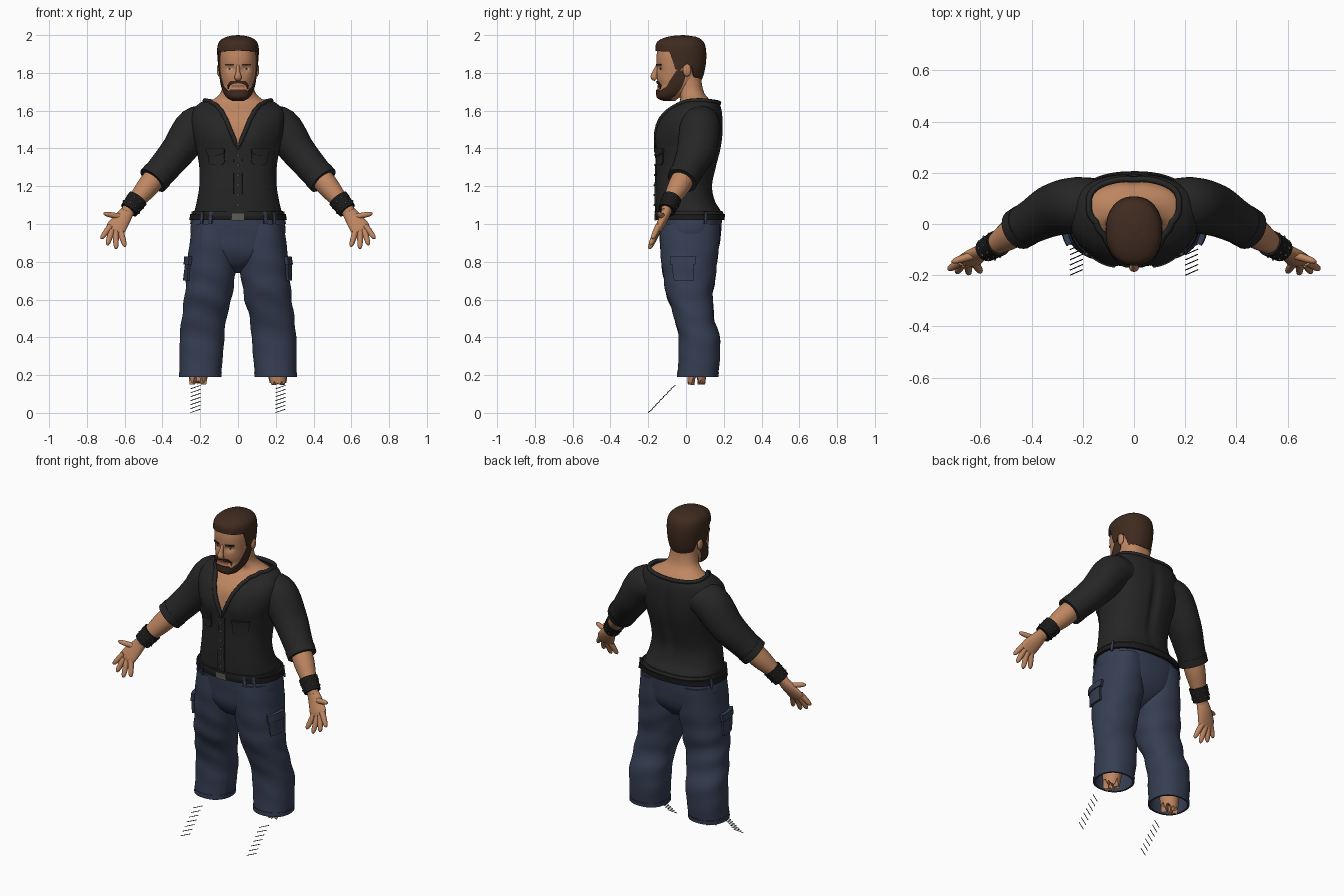
import bpy, bmesh, math, random
from mathutils import Vector

if "Cube" in bpy.data.objects:
    bpy.data.objects.remove(bpy.data.objects["Cube"])
random.seed(4)


def material(name, *rgb):
    mat = bpy.data.materials.new(name)
    mat.use_nodes = True
    mat.diffuse_color = (*rgb, 1)
    node = next(n for n in mat.node_tree.nodes if n.type == 'BSDF_PRINCIPLED')
    node.inputs["Base Color"].default_value = (*rgb, 1)
    node.inputs["Roughness"].default_value = 0.8
    return mat


SKIN = material("tan skin", .52, .24, .12)
BLACK = material("black cloth", .019, .019, .019)
DENIM = material("navy denim", .036, .048, .085)
HAIR = material("brown hair", .05, .024, .014)
LEATHER = material("dark leather", .011, .010, .010)
METAL = material("dull metal", .12, .11, .09)
WHITE = material("eye white", .5, .45, .4)
LIP = material("lip", .3, .11, .07)


def sample(table, t, smooth=True):
    """Interpolate the rows of a table whose first column is ascending."""
    if t <= table[0][0]:
        return table[0][1:]
    if t >= table[-1][0]:
        return table[-1][1:]
    i = next(k for k in range(len(table) - 1) if t <= table[k + 1][0])
    a, b = table[i], table[i + 1]
    before, after = table[max(i - 1, 0)], table[min(i + 2, len(table) - 1)]
    span = b[0] - a[0]
    f = (t - a[0]) / span
    result = []
    for k in range(1, len(a)):
        change = b[k] - a[k]
        value = a[k] + change * f
        if smooth:
            ma = (b[k] - before[k]) / (b[0] - before[0]) * span
            mb = (after[k] - a[k]) / (after[0] - a[0]) * span
            value += f * (1 - f) * ((ma - change) * (1 - f) - (mb - change) * f)
        result.append(value)
    return result


def finish(name, bm, mat):
    bmesh.ops.recalc_face_normals(bm, faces=bm.faces)
    mesh = bpy.data.meshes.new(name)
    bm.to_mesh(mesh)
    bm.free()
    mesh.materials.append(mat)
    mesh.shade_smooth()
    mesh.set_sharp_from_angle(angle=math.radians(45))
    obj = bpy.data.objects.new(name, mesh)
    bpy.context.collection.objects.link(obj)
    return obj


def loft(name, loops, mat, closed=False):
    """Skin a row of closed loops; cap the ends or join them up."""
    bm = bmesh.new()
    rows = [[bm.verts.new(p) for p in loop] for loop in loops]
    n = len(rows[0])
    for i in range(len(rows) if closed else len(rows) - 1):
        r, s = rows[i], rows[(i + 1) % len(rows)]
        for j in range(n):
            bm.faces.new((r[j], r[(j + 1) % n], s[(j + 1) % n], s[j]))
    if not closed:
        bm.faces.new(rows[0])
        bm.faces.new(rows[-1])
    return finish(name, bm, mat)


def surface(body, z, deg, grow=0):
    """Point on a body; degrees run from the front towards +x."""
    table, power, warp = body
    rx, front, back, cx = (*sample(table, z), 0)[:4]
    s, c = math.sin(math.radians(deg)), math.cos(math.radians(deg))
    x = cx + (rx + grow) * math.copysign(abs(s) ** power, s)
    y = (front + back) / 2 - ((back - front) / 2 + grow) * math.copysign(abs(c) ** power, c)
    return warp(Vector((x, y, z)))


def edge(limit, deg):
    return sample(limit, abs(deg), False)[0] if isinstance(limit, list) else limit


def shell(name, body, low, high, mat, arc=(-180, 180), grow=.0, thick=.008, rows=4):
    """Layer of cloth, hair or skin wrapped on a body between two edges."""
    full = arc[1] - arc[0] >= 360
    count = 120 if full else max(6, int((arc[1] - arc[0]) / 3))
    loops = []
    for i in range(count if full else count + 1):
        deg = arc[0] + (arc[1] - arc[0]) * i / count
        lo, hi = edge(low, deg), edge(high, deg)
        zs = [lo + (hi - lo) * k / rows for k in range(rows + 1)]
        loops.append([surface(body, z, deg, grow) for z in zs]
                     + [surface(body, z, deg, grow - thick) for z in reversed(zs)])
    return loft(name, loops, mat, full)


def limb(name, keys, mat, normal=(0, -1, 0), side=1, steps=5, n=24):
    """Tube through keys of x, y, z, width, depth; side -1 mirrors it."""
    table = [(i, *key) for i, key in enumerate(keys)]
    total = (len(keys) - 1) * steps
    stations = [sample(table, i / steps) for i in range(total + 1)]
    loops = []
    for i, st in enumerate(stations):
        ahead, behind = stations[min(i + 1, total)], stations[max(i - 1, 0)]
        tangent = (Vector(ahead[:3]) - Vector(behind[:3])).normalized()
        across = tangent.cross(Vector(normal)).normalized()
        deep = across.cross(tangent)
        loop = []
        for j in range(n):
            a = math.tau * j / n
            p = Vector(st[:3]) + across * st[3] * math.cos(a) + deep * st[4] * math.sin(a)
            loop.append((p.x * side, p.y, p.z))
        loops.append(loop)
    return loft(name, loops, mat)


def ball(name, loc, size, mat):
    bm = bmesh.new()
    bmesh.ops.create_uvsphere(bm, u_segments=16, v_segments=10, radius=1)
    for v in bm.verts:
        v.co = Vector(a * b for a, b in zip(v.co, size)) + Vector(loc)
    return finish(name, bm, mat)


def wire(name, points, radius, mat, cyclic=False):
    curve = bpy.data.curves.new(name, 'CURVE')
    curve.dimensions = '3D'
    curve.bevel_depth, curve.bevel_resolution = radius, 2
    line = curve.splines.new('POLY')
    line.points.add(len(points) - 1)
    for dot, p in zip(line.points, points):
        dot.co = (*p, 1)
    line.use_cyclic_u = cyclic
    curve.materials.append(mat)
    bpy.context.collection.objects.link(bpy.data.objects.new(name, curve))


def hump(value, centre, width):
    return math.exp(-((value - centre) / width) ** 2)


# Soft modelling of chest, spine, trouser folds and eye sockets
def chest_warp(p):
    if p.y < 0:
        p.y -= .016 * hump(abs(p.x), .1, .07) * hump(p.z, 1.46, .07)
    else:
        p.y -= .018 * hump(p.x, 0, .025) * hump(p.z, 1.38, .2)
    return p


def fold_warp(p):
    p.y += .004 * math.sin(p.z * 42 + p.x * 14) * hump(p.z, .6, .25)
    p.x += .003 * math.sin(p.z * 50 + p.y * 16) * hump(p.z, .6, .25)
    return p


def face_warp(p):
    if p.y < -.05:
        p.y += .013 * hump(abs(p.x), .042, .024) * hump(p.z, 1.822, .018)
        p.y += .006 * hump(p.z, 1.735, .02)
    return p


# Bodies: rows of height, half width, front y, back y, optional centre x
SHIRT = ([(1.03, .235, -.155, .2), (1.07, .23, -.158, .185), (1.12, .218, -.16, .155),
          (1.2, .205, -.16, .14), (1.3, .205, -.157, .16), (1.4, .222, -.156, .185),
          (1.48, .245, -.152, .195), (1.55, .25, -.138, .195), (1.6, .24, -.1, .19),
          (1.635, .21, -.05, .18), (1.655, .175, -.015, .165)], .85, chest_warp)
CHEST = ([(1.3, .18, -.14, .14), (1.4, .195, -.142, .165), (1.48, .21, -.138, .175),
          (1.55, .22, -.122, .175), (1.6, .2, -.083, .165), (1.635, .175, -.045, .15),
          (1.66, .13, -.03, .125), (1.69, .095, -.04, .1), (1.74, .082, -.05, .085),
          (1.8, .08, -.06, .08)], .88, chest_warp)
HEAD = ([(1.65, .02, -.11, -.06), (1.665, .05, -.145, -.04), (1.7, .074, -.152, .02),
         (1.75, .088, -.153, .06), (1.8, .094, -.155, .08), (1.85, .098, -.157, .09),
         (1.9, .098, -.155, .095), (1.95, .085, -.14, .08), (1.98, .05, -.09, .04)], .88, face_warp)
SCALP = ([(1.74, .08, -.13, .075), (1.8, .1, -.15, .096), (1.87, .108, -.157, .107),
          (1.93, .11, -.162, .105), (1.965, .1, -.152, .093), (1.985, .075, -.118, .068),
          (1.996, .04, -.07, .035), (2.0, .003, -.02, -.01)], .9, lambda p: p)
HIPS = ([(.74, .015, -.02, .03), (.78, .1, -.09, .1), (.85, .2, -.13, .165),
         (.95, .25, -.142, .185), (1.05, .24, -.148, .192)], .85, fold_warp)
LEG = [(.2, .11, -.045, .17, .2), (.3, .115, -.04, .18, .195), (.4, .118, -.04, .178, .19),
       (.5, .118, -.06, .15, .18), (.6, .125, -.095, .14, .16), (.7, .128, -.117, .152, .147),
       (.8, .132, -.13, .165, .136), (.9, .125, -.138, .175, .131), (1.0, .112, -.135, .18, .13)]

# Head, hair and beard
shell("chest_and_neck", CHEST, 1.3, 1.8, SKIN, rows=40)
shell("head", HEAD, 1.65, 1.98, SKIN, rows=44)
hairline = [(0, 1.918), (66, 1.912), (78, 1.82), (88, 1.81), (96, 1.84), (112, 1.84), (125, 1.775), (180, 1.765)]
shell("hair", SCALP, hairline, 2.0, HAIR, thick=.02, rows=28)
beard_top = [(0, 1.712), (28, 1.712), (36, 1.7), (60, 1.725), (76, 1.775), (86, 1.815), (105, 1.81)]
shell("beard", HEAD, 1.65, beard_top, HAIR, (-105, 105), grow=.006, rows=12)
shell("moustache", HEAD, [(0, 1.746), (25, 1.738), (36, 1.715)], [(0, 1.758), (20, 1.757), (36, 1.735)],
      HAIR, (-36, 36), grow=.007)
shell("mouth", HEAD, 1.723, 1.736, LIP, (-20, 20), grow=.004)
limb("nose", [(0, -.147, 1.842, .009, .01), (0, -.163, 1.805, .011, .014),
              (0, -.17, 1.778, .019, .017), (0, -.158, 1.764, .014, .01)], SKIN)
for side, label in ((1, "left"), (-1, "right")):
    def facing(a, b):
        return (a, b) if side > 0 else (-b, -a)

    shell(label + "_eye", HEAD, 1.815, 1.826, WHITE, facing(15, 33), grow=.003)
    shell(label + "_iris", HEAD, 1.815, 1.826, HAIR, facing(21, 27), grow=.004)
    shell(label + "_eyebrow", HEAD, 1.838, 1.848, HAIR, facing(10, 40), grow=.005)
    ball(label + "_ear", (side * .1, .005, 1.815), (.012, .022, .034), SKIN)

    # Arms: sleeve, forearm, studded wristband
    limb(label + "_sleeve", [(.14, .08, 1.53, .09, .095), (.225, .075, 1.51, .108, .108),
                             (.315, .055, 1.39, .093, .103), (.39, .015, 1.3, .084, .087),
                             (.45, -.02, 1.232, .079, .078)], BLACK, side=side, n=32)
    limb(label + "_cuff", [(.425, -.005, 1.26, .084, .084), (.452, -.021, 1.23, .083, .082)], BLACK, side=side)
    limb(label + "_forearm", [(.42, 0, 1.27, .06, .06), (.48, -.04, 1.195, .058, .058),
                              (.555, -.09, 1.105, .04, .036), (.59, -.108, 1.06, .034, .026)], SKIN, side=side)
    start, end = Vector((.53, -.075, 1.135)), Vector((.578, -.102, 1.073))
    limb(label + "_wristband", [(*start, .056, .052), (*end, .05, .046)], LEATHER, side=side)
    axis = (end - start).normalized()
    across = axis.cross(Vector((0, -1, 0))).normalized()
    for k in range(20):
        a = math.tau * (k // 2) / 10
        out = across * math.cos(a) * .052 + across.cross(axis) * math.sin(a) * .049
        p = start.lerp(end, .3 if k % 2 else .72) + out
        ball(f"{label}_stud_{k}", (p.x * side, p.y, p.z), (.005, .005, .005), METAL)

    # Hands with spread fingers
    palm = (0, -.92, .38)
    limb(label + "_palm", [(.575, -.1, 1.08, .032, .026), (.61, -.118, 1.03, .044, .025),
                           (.645, -.143, .98, .052, .02), (.658, -.152, .955, .04, .013)], SKIN, palm, side)
    fingers = {"index": ((.675, -.146, .99), (.725, -.178, .922)), "middle": ((.668, -.152, .967), (.692, -.19, .888)),
               "ring": ((.648, -.153, .957), (.645, -.195, .868)), "little": ((.622, -.15, .962), (.598, -.188, .88)),
               "thumb": ((.605, -.115, 1.035), (.712, -.148, 1.056))}
    for finger, (base, tip) in fingers.items():
        base, tip = Vector(base), Vector(tip)
        keys = [(*base.lerp(tip, f), r, r) for f, r in ((0, .017), (.45, .0155), (.85, .012), (1, .004))]
        limb(f"{label}_{finger}_finger", keys, SKIN, palm, side, n=12)

    # Trouser legs, cargo pockets and ragged stumps
    leg = ([(*row[:4], row[4] * side) for row in LEG], .9, fold_warp)
    shell(label + "_trouser_leg", leg, .19, 1.0, DENIM, rows=50)
    shell(label + "_trouser_hem", leg, .19, .215, DENIM, grow=.003)
    shell(label + "_cargo_pocket", leg, .7, .81, DENIM, facing(58, 97), grow=.014, thick=.02)
    shell(label + "_cargo_flap", leg, .785, .828, DENIM, facing(55, 100), grow=.02, thick=.026)
    stump = ([(.14, .045, .01, .1, .213 * side), (.3, .06, 0, .12, .205 * side)], 1, lambda p: p)
    ragged = [(d, random.uniform(.145, .2)) for d in range(0, 181, 12)]
    shell(label + "_leg_stump", stump, ragged, .3, SKIN, thick=.03)

    # Chest pockets and belt loops
    shell(label + "_chest_pocket", SHIRT, [(16, 1.325), (20, 1.312), (38, 1.312), (43, 1.325)], 1.39, BLACK,
          facing(16, 43), grow=.007)
    shell(label + "_pocket_flap", SHIRT, [(15, 1.375), (29, 1.36), (44, 1.375)], 1.4, BLACK,
          facing(15, 44), grow=.013, thick=.014)
    for k, deg in enumerate((28, 42, 110)):
        shell(f"{label}_belt_loop_{k}", HIPS, 1.0, 1.065, DENIM, facing(deg, deg + 4), grow=.019)

    # Loose lace strands at the feet
    for k in range(7):
        y, z = -.2 + k * .02, .002 + k * .021
        x = .225 * side
        wire(f"{label}_lace_{k}", [(x - .025, y, z), (x + .025, y + .022, z + .017)], .002, LEATHER)

# Shirt with open neck, rolled collar, placket and buttons
neckline = [(0, 1.4), (4, 1.46), (11, 1.55), (18, 1.6), (28, 1.63), (50, 1.65), (90, 1.655), (180, 1.64)]
shell("shirt", SHIRT, 1.03, neckline, BLACK, rows=50)
rim = [surface(SHIRT, edge(neckline, d), d) for d in range(-180, 180, 3)]
wire("collar", rim, .012, BLACK, True)
shell("shirt_hem", SHIRT, 1.04, 1.068, BLACK, grow=.008, thick=.01)
shell("button_placket", SHIRT, 1.05, 1.4, BLACK, (-4, 4), grow=.006, rows=20)
for k in range(6):
    spot = surface(SHIRT, 1.1 + k * .053, 0, .008)
    ball(f"button_{k}", spot, (.006, .004, .006), METAL)

# Trouser seat, belt and buckle
shell("trouser_seat", HIPS, .74, 1.05, DENIM, rows=30)
shell("belt", HIPS, 1.02, 1.053, LEATHER, grow=.014, thick=.016)
shell("belt_buckle", HIPS, 1.018, 1.056, METAL, (-5, 5), grow=.019)
